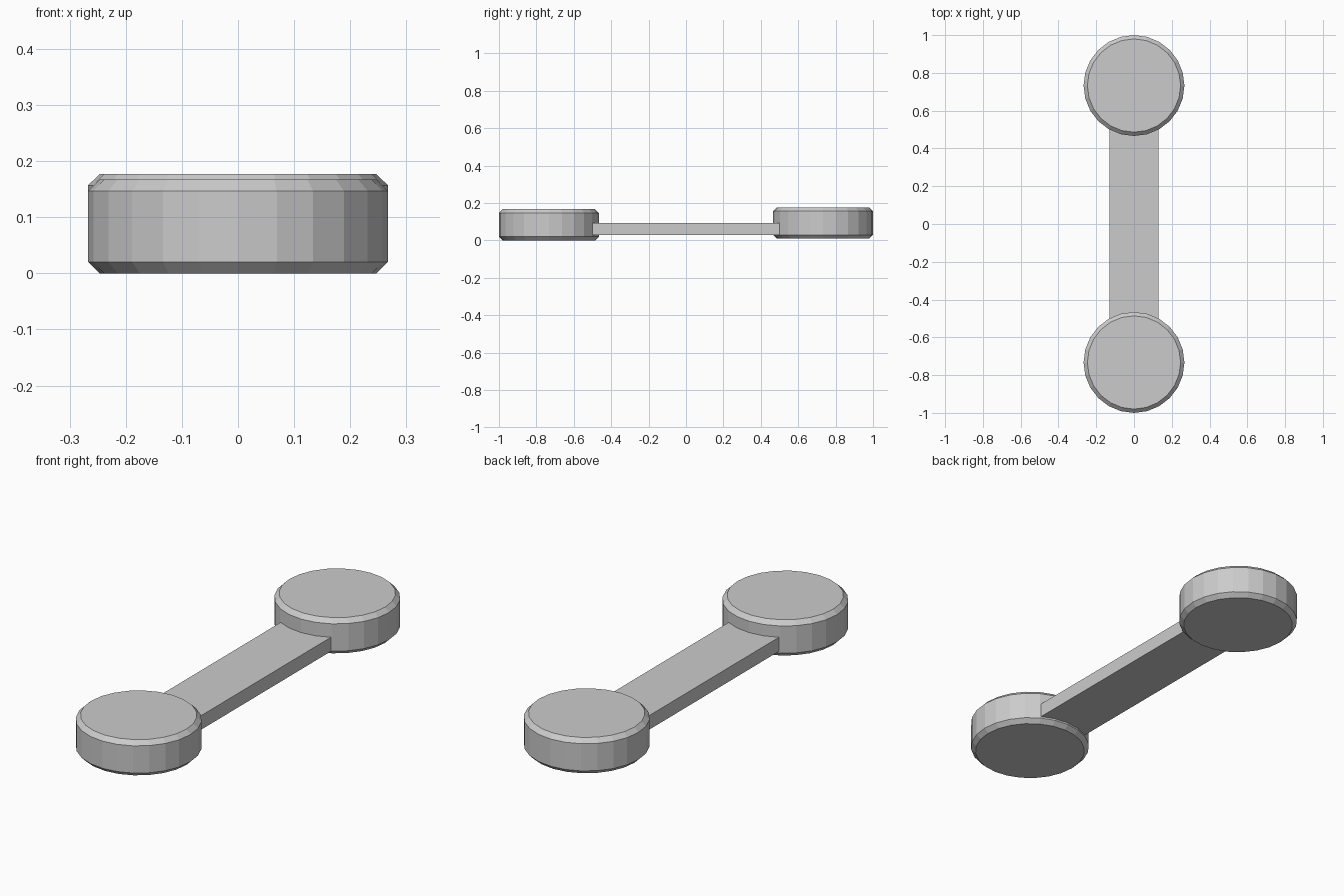
import bpy
import bmesh
from mathutils import Matrix

if "Cube" in bpy.data.objects:
    bpy.data.objects.remove(bpy.data.objects["Cube"])


def finish(bm, name):
    mesh = bpy.data.meshes.new(name)
    bm.to_mesh(mesh)
    bm.free()
    obj = bpy.data.objects.new(name, mesh)
    bpy.context.collection.objects.link(obj)
    return obj


def disc(name, y, z0, radius=0.267, height=0.167, chamfer=0.02):
    bm = bmesh.new()
    bmesh.ops.create_cone(bm, cap_ends=True, segments=24,
                          radius1=radius, radius2=radius, depth=height,
                          matrix=Matrix.Translation((0, y, z0 + height / 2)))
    # chamfer the top and bottom rims
    rims = [e for e in bm.edges
            if abs(e.verts[0].co.z - e.verts[1].co.z) < 1e-5]
    bmesh.ops.bevel(bm, geom=rims, offset=chamfer, offset_type='OFFSET',
                    segments=1, profile=0.5, affect='EDGES')
    return finish(bm, name)


def box(name, size, centre):
    bm = bmesh.new()
    bmesh.ops.create_cube(bm, size=1.0, matrix=Matrix.Translation(centre)
                          @ Matrix.Diagonal((*size, 1)))
    return finish(bm, name)


# End discs: the rear one sits slightly higher
disc("front_disc", -0.733, 0.0)
disc("rear_disc", 0.733, 0.01)

# Flat bar joining the discs
box("connecting_bar", (0.26, 1.0, 0.066), (0, 0, 0.061))
